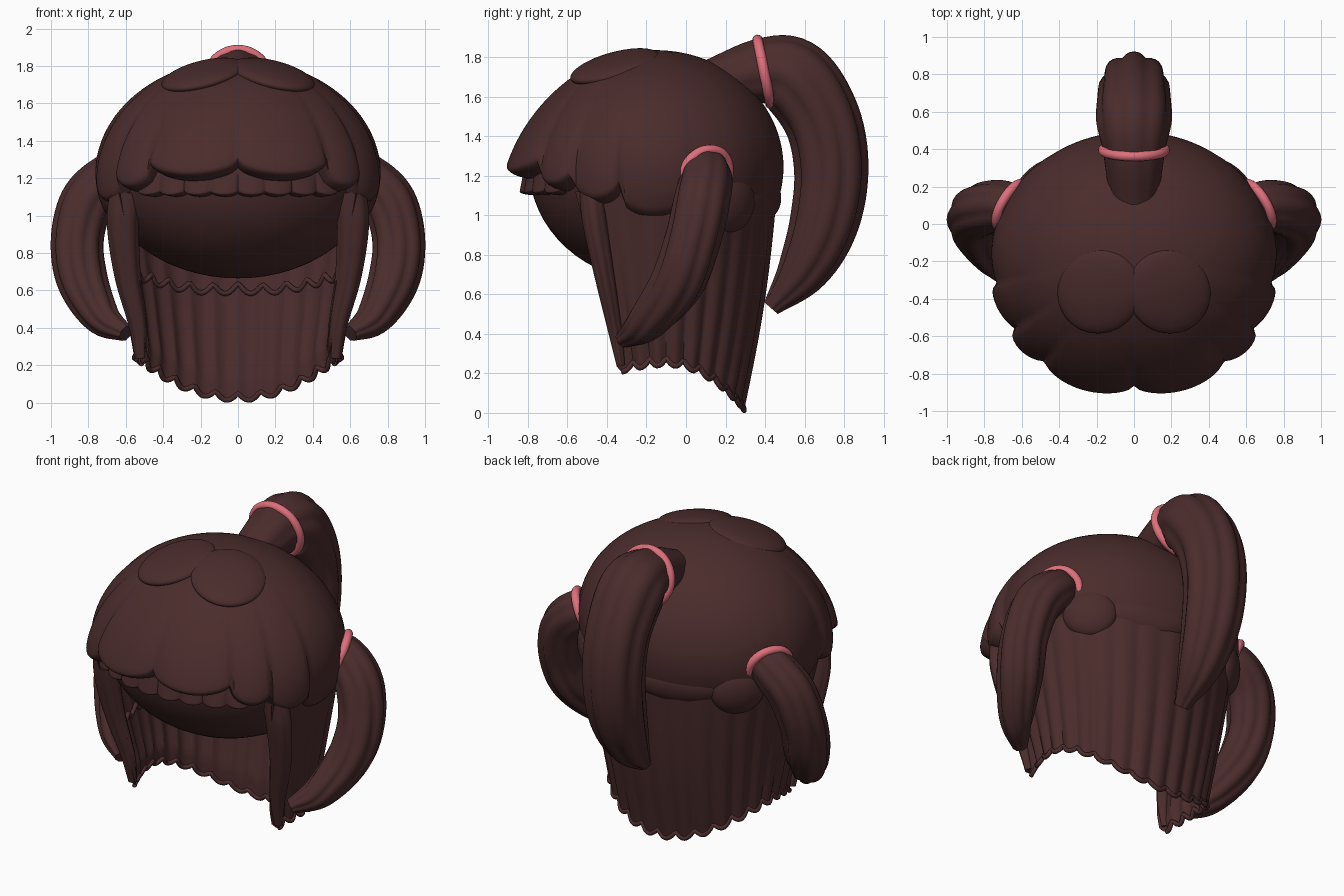
import bpy, bmesh, math
from math import sin, cos, pi, radians
from mathutils import Vector

if "Cube" in bpy.data.objects:
    bpy.data.objects.remove(bpy.data.objects["Cube"], do_unlink=True)


def material(name, rgb):
    m = bpy.data.materials.new(name)
    m.use_nodes = True
    m.diffuse_color = (*rgb, 1)
    bsdf = m.node_tree.nodes["Principled BSDF"]
    bsdf.inputs["Base Color"].default_value = (*rgb, 1)
    bsdf.inputs["Roughness"].default_value = 0.7
    return m


BROWN = material("dark brown hair", (0.07, 0.025, 0.025))
PINK = material("pink band", (0.73, 0.16, 0.2))
CENTRE = Vector((0, -0.155, 1.25))
RX, RY, RZ = 0.74, 0.64, 0.585


def finish(obj, mat, angle=50):
    obj.data.materials.append(mat)
    bpy.ops.object.select_all(action="DESELECT")
    obj.select_set(True)
    bpy.context.view_layer.objects.active = obj
    bpy.ops.object.shade_smooth_by_angle(angle=radians(angle))
    return obj


def to_object(bm, name, mat=BROWN):
    mesh = bpy.data.meshes.new(name)
    bm.to_mesh(mesh)
    bm.free()
    obj = bpy.data.objects.new(name, mesh)
    bpy.context.collection.objects.link(obj)
    return finish(obj, mat)


def sheet(name, func, nu, nv, facing=1):
    """Surface from func(u, v) that faces away from (or toward) the head axis."""
    bm = bmesh.new()
    rows = [[bm.verts.new(func(i / nu, j / nv)) for i in range(nu + 1)] for j in range(nv + 1)]
    for a, b in zip(rows, rows[1:]):
        for i in range(nu):
            bm.faces.new((a[i], a[i + 1], b[i + 1], b[i]))
    bmesh.ops.remove_doubles(bm, verts=bm.verts, dist=0.0002)
    bm.normal_update()
    score = 0
    for f in bm.faces:
        out = f.calc_center_median() - CENTRE
        out.z = max(out.z, 0)
        score += f.normal.dot(out) * f.calc_area()
    if score * facing < 0:
        bmesh.ops.reverse_faces(bm, faces=bm.faces)
    return to_object(bm, name)


def spline(p0, p1, p2, p3, t):
    return 0.5 * (2 * p1 + (p2 - p0) * t + (2 * p0 - 5 * p1 + 4 * p2 - p3) * t * t
                  + (3 * p1 - p0 - 3 * p2 + p3) * t ** 3)


def strand(name, points, ref, grooves=8, flat=1.0, sides=48, steps=7):
    """Grooved lock swept along (x, y, z, radius) points."""
    pts = [Vector(p) for p in points]
    pts = [2 * pts[0] - pts[1]] + pts + [2 * pts[-1] - pts[-2]]
    path = [spline(*pts[k:k + 4], s / steps) for k in range(len(pts) - 3) for s in range(steps)]
    path.append(pts[-2])
    ref = Vector(ref)
    bm = bmesh.new()
    rings = []
    for i, p in enumerate(path):
        t = (path[min(i + 1, len(path) - 1)] - path[max(i - 1, 0)]).to_3d().normalized()
        a = (ref - t * ref.dot(t)).normalized()
        b = t.cross(a)
        depth = 0.03 + 0.09 * min(1, 2 * i / len(path))
        ring = []
        for k in range(sides):
            ang = 2 * pi * k / sides
            r = p[3] * (1.01 - depth * (1 - abs(cos(ang * grooves / 2))))
            ring.append(bm.verts.new(p.to_3d() + a * r * cos(ang) + b * r * flat * sin(ang)))
        rings.append(ring)
    for r0, r1 in zip(rings, rings[1:]):
        for k in range(sides):
            n = (k + 1) % sides
            bm.faces.new((r0[k], r0[n], r1[n], r1[k]))
    bm.faces.new(rings[0])
    bm.faces.new(rings[-1])
    bmesh.ops.recalc_face_normals(bm, faces=bm.faces)
    return to_object(bm, name)


def aim(obj, normal):
    obj.rotation_euler = Vector(normal).to_track_quat("Z", "Y").to_euler()


def ellipsoid(name, loc, radii, normal=(0, 0, 1)):
    bpy.ops.mesh.primitive_uv_sphere_add(segments=64, ring_count=32, location=loc)
    obj = bpy.context.object
    obj.name = name
    obj.scale = radii
    aim(obj, normal)
    return finish(obj, BROWN)


def band(name, loc, normal, radius):
    bpy.ops.mesh.primitive_torus_add(major_segments=48, minor_segments=12, location=loc,
                                     major_radius=radius, minor_radius=0.026)
    obj = bpy.context.object
    obj.name = name
    aim(obj, normal)
    return finish(obj, PINK)


def cap(name, lobes, limit, notch, top=90, roll=0.1):
    """Hair layer over the skull; lobes are (end angle, lowest z, bulge) from the front."""
    def point(u, v):
        ang = (2 * u - 1) * limit
        start = 0
        for end, low, bulge in lobes:
            if abs(ang) <= end + 0.001:
                break
            start = end
        s = min(max((abs(ang) - start) / (end - start), 0), 1)
        shape = max(sin(pi * s), 0) ** 0.6
        low += notch * (1 - shape)
        lowest = math.asin((low - CENTRE.z) / RZ) + roll
        q = min(v / 0.78, 1)
        phi = radians(top) + (lowest - radians(top)) * q
        grow = 1.006 + bulge * (0.55 + 0.45 * shape) * q ** 2.5
        if v > 0.78:
            k = (v - 0.78) / 0.22 * pi / 2
            grow += (0.95 - grow) * (1 - cos(k))
            phi -= roll * sin(k)
        a = radians(ang)
        return CENTRE + Vector((RX * sin(a) * cos(phi) * grow, -RY * cos(a) * cos(phi) * grow,
                                RZ * sin(phi)))
    return sheet(name, point, 180, 40)


# Skull form and the layers of puffed hair over it
ellipsoid("skull", CENTRE, (RX, RY, RZ))
cap("hair_cap", [(35, 1.18, 0.2), (53, 1.12, 0.16), (74, 1.05, 0.11), (105, 0.98, 0.04),
                 (122, 1.0, 0.02), (143, 0.97, 0.02), (180, 1.0, 0.015)], 180, 0.07)
cap("under_fringe", [(11 * k, 1.1, 0.1) for k in range(1, 5)], 44, 0.018, top=20, roll=0.03)
for side, label in ((1, "left"), (-1, "right")):
    ellipsoid(label + "_crown_puff", (side * 0.185, -0.36, 1.75), (0.22, 0.24, 0.06),
              (side * 0.22, -0.25, 1))
    ellipsoid(label + "_nape_puff", (side * 0.52, 0.22, 1.06), (0.16, 0.15, 0.08),
              (side * 0.7, 0.7, -0.1))
    ellipsoid(label + "_back_puff", (side * 0.21, 0.37, 1.08), (0.27, 0.12, 0.08),
              (side * 0.3, 0.95, -0.1))


# Pleated curtain of hair round the sides and back
PLEATS = 20


def curtain_point(u, t, inset):
    s = 1 - abs(2 * u - 1)
    sign = 1 if u > 0.5 else -1

    def mix(a, b):
        return a + (b - a) * t
    half, back = mix(0.70, 0.54), mix(0.56, 0.385) + 0.02 * sin(pi * t)
    front = mix(0.46, 0.25)
    if s < 0.3:
        f = 1 - s / 0.3
        x, y = half * (1 - 0.1 * f * f), -0.1 - front * f
    else:
        a = (s - 0.3) / 0.7 * pi / 2
        x, y = half * cos(a), -0.1 + back * sin(a)
    pleat = abs(sin(pi * PLEATS * u))
    k = 1 - inset + 0.03 * pleat ** 1.5 * (0.2 + 0.8 * t)
    low = 0.05 + 0.23 * min(1, (x / 0.54) ** 2) - 0.04 * pleat
    return Vector((sign * x * k, -0.1 + (y + 0.1) * k, 1.12 + (low - 1.12) * t))


def outer(u, v):
    return curtain_point(u, v, 0.0)


def inner(u, v):
    # Turned-in lining that stops at a scalloped upper edge
    top = 0.45 + 0.1 * abs(2 * u - 1) + 0.03 * abs(sin(pi * PLEATS * u))
    return curtain_point(u, top + (1 - top) * v, 0.045 * min(1, 6 * (1 - v)))


sheet("back_curtain", outer, PLEATS * 10, 24)
sheet("curtain_lining", inner, PLEATS * 10, 16, facing=-1)

# Lining's rolled upper edge and the curtain's rolled hem
for name, func, v in (("lining_rim", inner, 0), ("curtain_hem", outer, 1)):
    path = [func(0.02 + 0.96 * i / 168, v) for i in range(169)]
    curve = bpy.data.curves.new(name, "CURVE")
    curve.dimensions = "3D"
    curve.bevel_depth = 0.014
    curve.bevel_resolution = 2
    line = curve.splines.new("POLY")
    line.points.add(len(path) - 1)
    for p, co in zip(line.points, path):
        p.co = (*co, 1)
    curve.materials.append(BROWN)
    bpy.context.collection.objects.link(bpy.data.objects.new(name, curve))

# Side locks, pigtails and their bands
for side, label in ((1, "left"), (-1, "right")):
    def flip(points):
        return [(side * p[0], *p[1:]) for p in points]
    strand(label + "_side_lock", flip([(0.6, -0.48, 1.13, 0.085), (0.615, -0.46, 0.95, 0.085),
           (0.59, -0.41, 0.68, 0.07), (0.535, -0.36, 0.42, 0.05), (0.52, -0.33, 0.24, 0.03)]),
           (1, 0, 0), grooves=6, flat=0.75)
    strand(label + "_pigtail", flip([(0.58, 0.05, 1.25, 0.11), (0.69, 0.1, 1.2, 0.13),
           (0.81, 0.08, 1.07, 0.142), (0.86, 0.03, 0.86, 0.14), (0.83, -0.05, 0.65, 0.135),
           (0.73, -0.2, 0.46, 0.1), (0.6, -0.32, 0.37, 0.045)]), (0, 1, 0))
    band(label + "_pigtail_band", (side * 0.66, 0.1, 1.21), (side * 0.8, 0.46, -0.36), 0.13)

# High ponytail and its band
strand("ponytail", [(0, 0.14, 1.66, 0.13), (0, 0.39, 1.73, 0.165), (0, 0.55, 1.69, 0.2),
                    (0, 0.69, 1.48, 0.193), (0, 0.735, 1.22, 0.186), (0, 0.695, 0.95, 0.172),
                    (0, 0.59, 0.72, 0.13), (0, 0.43, 0.53, 0.045)], (1, 0, 0), grooves=8)
band("ponytail_band", (0, 0.395, 1.725), (0, 0.98, 0.2), 0.166)
